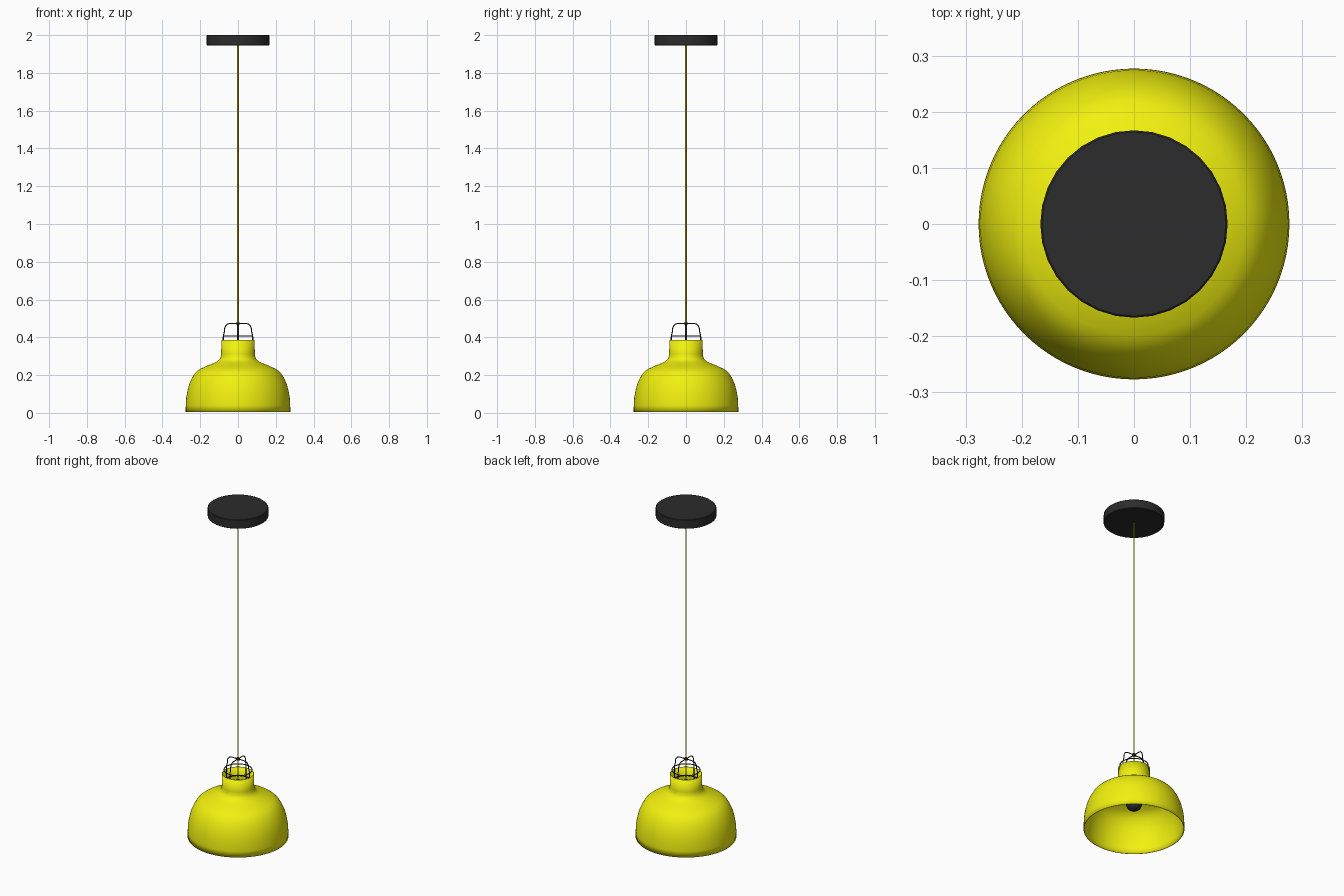
import bpy, bmesh
from math import pi, sin, cos

if "Cube" in bpy.data.objects:
    bpy.data.objects.remove(bpy.data.objects["Cube"])


def material(name, rgb):
    m = bpy.data.materials.new(name)
    m.diffuse_color = (*rgb, 1)
    m.use_nodes = True
    m.node_tree.nodes["Principled BSDF"].inputs["Base Color"].default_value = m.diffuse_color
    return m


YELLOW = material("yellow_enamel", (0.88, 0.88, 0.005))
DARK = material("dark_metal", (0.025, 0.025, 0.025))


def lathe(name, profile, mat, sides=64, thickness=0, angle=40):
    """Revolve (radius, z) points, listed bottom to top on the outside."""
    bm = bmesh.new()
    rings = [[bm.verts.new((r * cos(2 * pi * j / sides), r * sin(2 * pi * j / sides), z))
              for j in range(sides)] for r, z in profile]
    for a, b in zip(rings, rings[1:]):
        for j in range(sides):
            k = (j + 1) % sides
            bm.faces.new((a[j], a[k], b[k], b[j]))
    bmesh.ops.remove_doubles(bm, verts=bm.verts, dist=1e-5)
    me = bpy.data.meshes.new(name)
    bm.to_mesh(me)
    bm.free()
    me.materials.append(mat)
    ob = bpy.data.objects.new(name, me)
    bpy.context.collection.objects.link(ob)
    if thickness:
        s = ob.modifiers.new("thickness", 'SOLIDIFY')
        s.thickness = thickness
        s.offset = -1
    bpy.ops.object.select_all(action='DESELECT')
    bpy.context.view_layer.objects.active = ob
    ob.select_set(True)
    bpy.ops.object.shade_smooth_by_angle(angle=angle * pi / 180)
    return ob


def wire(name, points, radius, mat, closed=False):
    """Round wire along a path."""
    cu = bpy.data.curves.new(name, 'CURVE')
    cu.dimensions = '3D'
    cu.bevel_depth = radius
    cu.bevel_resolution = 2
    cu.use_fill_caps = True
    sp = cu.splines.new('POLY')
    sp.points.add(len(points) - 1)
    for p, co in zip(sp.points, points):
        p.co = (*co, 1)
    sp.use_cyclic_u = closed
    cu.materials.append(mat)
    ob = bpy.data.objects.new(name, cu)
    bpy.context.collection.objects.link(ob)
    return ob


# Ceiling canopy
lathe("ceiling_canopy", [(0, 1.945), (0.164, 1.945), (0.167, 1.948), (0.167, 1.997),
                         (0.164, 2.0), (0, 2.0)], DARK, sides=32)

# Hanging cord
wire("cord", [(0, 0, 1.95), (0, 0, 0.34)], 0.004, YELLOW)

# Bell shade with open neck
lathe("shade", [(0.277, 0.004), (0.2765, 0.04), (0.274, 0.08), (0.268, 0.115), (0.259, 0.15),
                (0.246, 0.18), (0.230, 0.207), (0.214, 0.223), (0.198, 0.234), (0.165, 0.249),
                (0.130, 0.263), (0.110, 0.273), (0.098, 0.283), (0.092, 0.295), (0.089, 0.312),
                (0.088, 0.385)], YELLOW, sides=96, thickness=0.004)

# Bulb and lamp holder
lathe("bulb", [(0.045 * sin(t * pi / 12), 0.165 - 0.045 * cos(t * pi / 12)) for t in range(9)]
      + [(0.029, 0.207), (0.022, 0.225), (0.02, 0.245), (0, 0.245)], DARK, sides=32)
lathe("lamp_holder", [(0, 0.235), (0.025, 0.235), (0.025, 0.33), (0.012, 0.345), (0, 0.345)],
      DARK, sides=32)

# Wire cage: two crossed arches with rounded shoulders
half = [(0.078, 0.32), (0.078, 0.405), (0.071, 0.435)]
half += [(0.043 + 0.028 * cos(t * pi / 12), 0.442 + 0.031 * sin(t * pi / 12)) for t in range(7)]
arch = half + [(-x, z) for x, z in reversed(half)]
wire("cage_arch_x", [(x, 0, z) for x, z in arch], 0.0028, DARK)
wire("cage_arch_y", [(0, x, z) for x, z in arch], 0.0028, DARK)

# Cage rings
for name, z in (("cage_ring_upper", 0.407), ("cage_ring_lower", 0.335)):
    wire(name, [(0.078 * cos(j * pi / 20), 0.078 * sin(j * pi / 20), z) for j in range(40)],
         0.0028, DARK, closed=True)

# Hub where the cord passes through the cage
lathe("cage_hub", [(0, 0.467), (0.011, 0.467), (0.011, 0.479), (0, 0.479)], DARK, sides=24)
